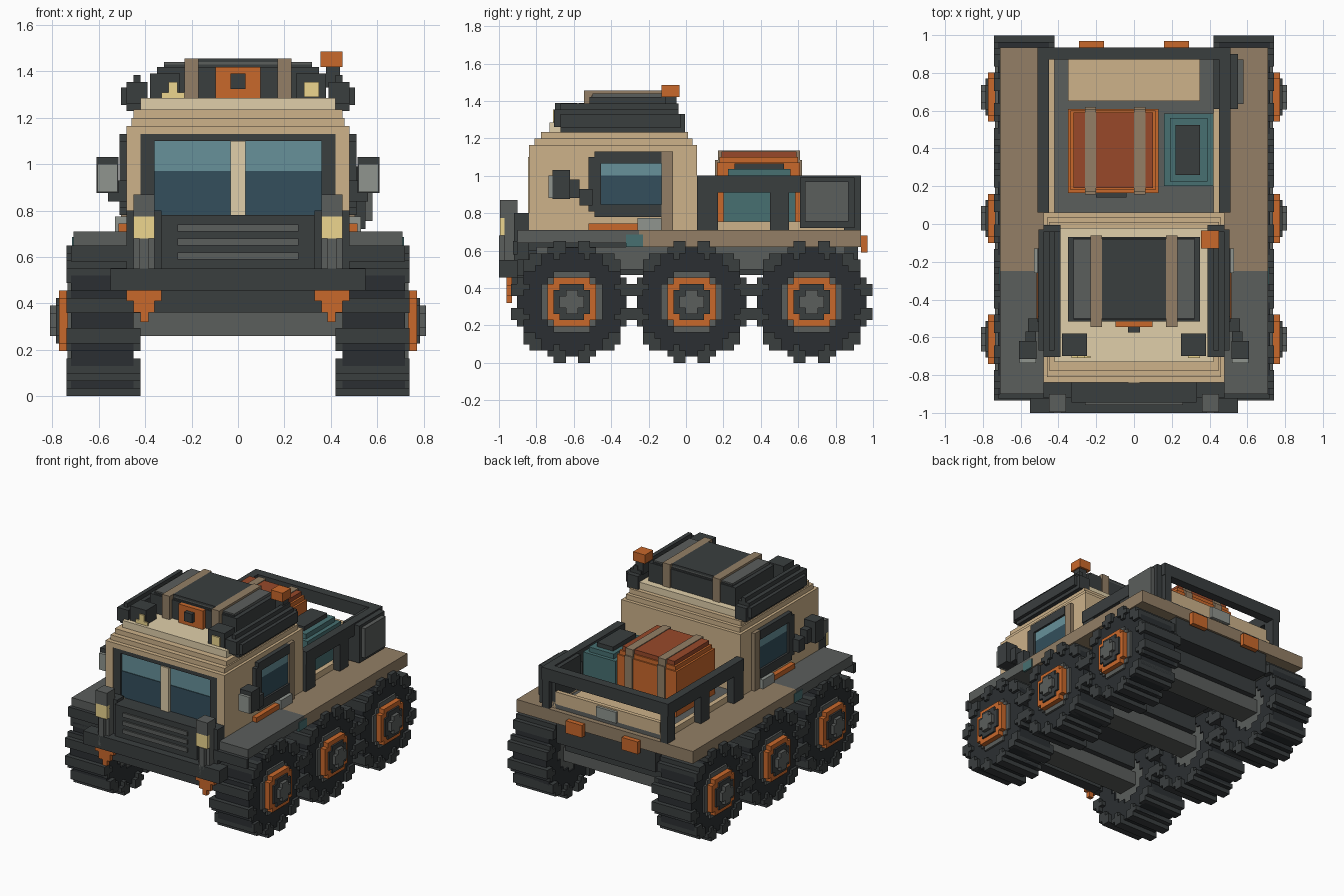
import bpy, bmesh, math

if "Cube" in bpy.data.objects:
    bpy.data.objects.remove(bpy.data.objects["Cube"])

def mat(name, hexcol):
    m = bpy.data.materials.new(name)
    ch = [int(hexcol[i:i + 2], 16) / 255 for i in (0, 2, 4)]
    m.diffuse_color = [((c + 0.055) / 1.055) ** 2.4 for c in ch] + [1]
    m.use_nodes = True
    m.node_tree.nodes["Principled BSDF"].inputs["Base Color"].default_value = m.diffuse_color
    return m

M = {n: mat(n, h) for n, h in dict(
    tan='CDB28A', cream='E0CFAA', brown='937F66', dark='3A3E3F', tyre='2B2F32', grey='5B5E5C',
    orange='C9682B', rust='98492A', teal='477071', glass='334F5C', sky='67919A',
    yellow='EDD68F', silver='90958F').items()}

def finish(name, color, bm):
    bmesh.ops.recalc_face_normals(bm, faces=bm.faces)
    me = bpy.data.meshes.new(name)
    bm.to_mesh(me)
    bm.free()
    me.materials.append(M[color])
    ob = bpy.data.objects.new(name, me)
    bpy.context.collection.objects.link(ob)
    return ob

def part(name, color, *boxes, mirror=False):
    """Boxes given as (x0, x1, y0, y1, z0, z1); mirror copies them to -x."""
    bm = bmesh.new()
    for x0, x1, y0, y1, z0, z1 in boxes:
        for s in ((1, -1) if mirror else (1,)):
            vs = bmesh.ops.create_cube(bm, size=1)['verts']
            for v in vs:
                v.co = (s * ((x0 + x1) / 2 + v.co.x * (x1 - x0)),
                        (y0 + y1) / 2 + v.co.y * (y1 - y0),
                        (z0 + z1) / 2 + v.co.z * (z1 - z0))
    return finish(name, color, bm)

C = 0.0325  # block size of the wheels

def block_disc(name, color, x0, x1, cy, side, inside):
    """Stair-stepped disc: block cells that pass inside(y, z), extruded along x."""
    bm = bmesh.new()
    for i in range(-10, 10):
        for j in range(-10, 10):
            if inside((i + .5) * C, (j + .5) * C):
                bm.faces.new([bm.verts.new((side * x0, cy + (i + a) * C, .325 + (j + b) * C))
                              for a, b in ((0, 0), (1, 0), (1, 1), (0, 1))])
    bmesh.ops.remove_doubles(bm, verts=bm.verts, dist=1e-4)
    ext = bmesh.ops.extrude_face_region(bm, geom=bm.faces[:], use_keep_orig=True)
    bmesh.ops.translate(bm, vec=(side * (x1 - x0), 0, 0),
                        verts=[g for g in ext['geom'] if isinstance(g, bmesh.types.BMVert)])
    return finish(name, color, bm)

def ring(r0, r1):
    return lambda y, z: r0 <= math.hypot(y, z) < r1

def lugs(y, z):
    a = math.degrees(math.atan2(z, y)) % 30
    return .255 <= math.hypot(y, z) < .328 and 6 < a < 24

# wheels and axles
for n, cy in enumerate((-.61, .03, .672)):
    for side, tag in ((1, 'right'), (-1, 'left')):
        w = f'{tag}_wheel_{n + 1}_'
        block_disc(w + 'tyre', 'tyre', .45, .72, cy, side, ring(.15, .308))
        block_disc(w + 'tread', 'dark', .42, .74, cy, side, lugs)
        block_disc(w + 'rim', 'grey', .46, .735, cy, side, ring(0, .172))
        block_disc(w + 'orange_ring', 'orange', .73, .772, cy, side, ring(.07, .142))
        block_disc(w + 'hub', 'dark', .73, .785, cy, side, ring(0, .10))
        block_disc(w + 'hub_cap', 'grey', .785, .81, cy, side, ring(0, .06))
    part(f'axle_{n + 1}', 'grey', (-.46, .46, cy - .08, cy + .08, .26, .36))
    part(f'axle_housing_{n + 1}', 'dark', (-.42, .42, cy - .12, cy + .12, .36, .48))

# chassis, deck and fenders
part('chassis', 'dark', (-.4, .4, -.9, .92, .47, .62))
part('chassis_skirt', 'grey', (.4, .46, -.8, .85, .5, .62), mirror=True)
part('front_fender', 'grey', (.42, .71, -.9, -.25, .64, .71), mirror=True)
part('fender_lip', 'dark', (.42, .72, -.925, -.9, .58, .65), mirror=True)
part('engine_base', 'dark', (-.42, .42, -.88, -.25, .6, .71))
part('rear_deck', 'brown', (-.71, .71, -.25, .935, .62, .71))

# nose: bumper, grille, lamps, tow hooks
part('bumper', 'dark', (-.55, .55, -1, -.9, .455, .55))
part('lower_beam', 'dark', (-.42, .42, -.93, -.85, .36, .47))
part('grille', 'dark', (-.33, .33, -.945, -.82, .55, .78))
part('grille_slats', 'grey', *[(-.26, .26, -.957, -.94, z, z + .03) for z in (.59, .65, .71)])
part('lamp_post', 'grey', (.36, .45, -.97, -.9, .55, .87), (.385, .425, -1, -.97, .48, .68),
     (.36, .45, -.995, -.97, .775, .87), mirror=True)
part('lamp_bracket', 'dark', (.33, .48, -.92, -.84, .55, .8), mirror=True)
part('headlight', 'yellow', (.36, .45, -.995, -.965, .68, .775), mirror=True)
part('tow_hook', 'orange', (.33, .48, -.96, -.93, .41, .455), (.36, .45, -.96, -.93, .36, .41),
     (.385, .42, -.96, -.93, .32, .36), mirror=True)

# cab with stepped roof
part('cab', 'tan', (-.48, .48, -.81, .06, .71, 1.165))
part('windscreen_surround', 'tan', (.42, .48, -.84, -.81, .71, 1.165),
     (0, .42, -.84, -.81, 1.13, 1.165), (.33, .42, -.84, -.81, .71, .78), mirror=True)
part('roof', 'tan', (-.46, .46, -.81, .035, 1.165, 1.2), (-.45, .45, -.775, .01, 1.2, 1.235))
part('roof_top', 'cream', (-.42, .42, -.73, -.02, 1.235, 1.285))
part('windscreen_frame', 'dark', (.36, .42, -.835, -.81, .78, 1.13),
     (0, .36, -.835, -.81, 1.1, 1.13), mirror=True)
part('windscreen_lower', 'glass', (-.36, .36, -.825, -.81, .78, .97))
part('windscreen_upper', 'sky', (-.36, .36, -.82, -.81, .97, 1.1))
part('windscreen_mullion', 'cream', (-.032, .032, -.845, -.81, .78, 1.1))
part('side_window_frame', 'dark', (.48, .51, -.49, -.13, .78, .845), (.48, .51, -.49, -.13, 1.065, 1.13),
     (.48, .51, -.52, -.455, .81, 1.1), mirror=True)
part('side_window', 'glass', (.48, .495, -.455, -.13, .845, 1.0), mirror=True)
part('side_window_top', 'sky', (.48, .495, -.455, -.13, 1.0, 1.065), mirror=True)
part('door_pillar', 'brown', (.48, .505, -.13, -.07, .71, 1.13), mirror=True)
part('door_step', 'orange', (.48, .515, -.52, -.23, .71, .745), mirror=True)
part('door_plate', 'silver', (.48, .53, -.26, -.13, .71, .775), mirror=True)
part('step_marker', 'teal', (.7, .715, -.32, -.23, .62, .685), mirror=True)

# wing mirrors
part('wing_mirror', 'dark', (.515, .61, -.715, -.62, .875, 1.03), mirror=True)
part('wing_mirror_arm', 'dark', (.52, .575, -.62, -.57, .88, .98),
     (.48, .56, -.57, -.5, .84, .93), mirror=True)
part('wing_mirror_glass', 'silver', (.52, .605, -.735, -.715, .88, 1.0), mirror=True)

# roof load: pack with straps, side rolls, spotlights, beacon
part('roof_pack', 'dark', (-.35, .35, -.515, -.07, 1.285, 1.42))
part('roof_pack_top', 'grey', (-.32, .32, -.5, -.08, 1.42, 1.44))
part('roof_pack_lid', 'dark', (-.32, .32, -.505, -.075, 1.42, 1.43), (-.17, .17, -.5, -.08, 1.44, 1.455))
part('roof_straps', 'brown', (.17, .23, -.545, -.06, 1.285, 1.455), mirror=True)
part('pack_plate', 'orange', (-.098, .098, -.545, -.515, 1.285, 1.42))
part('pack_buckle', 'dark', (-.032, .032, -.575, -.545, 1.325, 1.39))
part('roof_roll', 'dark', (.39, .48, -.705, -.04, 1.26, 1.355), (.42, .45, -.67, -.04, 1.355, 1.385),
     (.39, .48, -.67, -.005, 1.23, 1.33), (.48, .505, -.67, -.03, 1.255, 1.33), mirror=True)
part('spotlight', 'dark', (.25, .38, -.7, -.58, 1.285, 1.39), mirror=True)
part('spotlight_lens', 'yellow', (.285, .35, -.71, -.7, 1.29, 1.355),
     (-.33, -.23, -.71, -.7, 1.265, 1.31), (-.3, -.26, -.71, -.7, 1.31, 1.355))
part('beacon_stem', 'dark', (.38, .44, -.11, -.05, 1.33, 1.42))
part('beacon', 'orange', (.355, .45, -.13, -.035, 1.42, 1.485))

# cargo bed: floor, low boards, rails and posts
part('bed_floor', 'grey', (-.42, .42, .06, .9, .71, .74))
part('bed_planks', 'tan', (-.35, .35, .65, .87, .74, .78))
part('bed_boards', 'tan', (.42, .455, .06, .9, .71, .755), mirror=True)
part('tail_board', 'tan', (-.42, .42, .87, .9, .71, .83))
part('tail_plate', 'silver', (-.08, .08, .9, .92, .74, .82))
part('bed_rails', 'dark', (.45, .51, .06, .935, .91, 1.0), mirror=True)
part('bed_end_rail', 'dark', (-.45, .45, .87, .935, .91, 1.0))
part('bed_posts', 'dark', *[(.45, .505, y, y + d, .71, .91)
                            for y, d in ((.06, .11), (.45, .1), (.845, .09))], mirror=True)
part('side_locker', 'dark', (.42, .55, .61, .9, .72, .99))
part('side_locker_panel', 'grey', (.55, .58, .635, .87, .755, .97))
part('tail_lights', 'orange', (.16, .29, .935, .97, .59, .68), mirror=True)

# cargo: strapped crate and cool box
part('crate', 'orange', (-.35, .13, .165, .61, .74, 1.07), (-.335, .115, .18, .6, 1.07, 1.1))
part('crate_lid', 'rust', (-.32, .1, .19, .59, 1.1, 1.13))
part('crate_straps', 'brown', *[(x, x + .06, .155, .62, .74, 1.085) for x in (-.26, 0)],
     *[(x, x + .06, .17, .61, 1.085, 1.135) for x in (-.26, 0)])
part('crate_latch', 'dark', (-.2, -.04, .14, .165, .8, 1.0))
part('cool_box', 'teal', (.16, .42, .2, .585, .74, 1.0), (.19, .39, .225, .56, 1.0, 1.035))
part('cool_box_lid', 'dark', (.22, .35, .26, .525, 1.035, 1.065))
